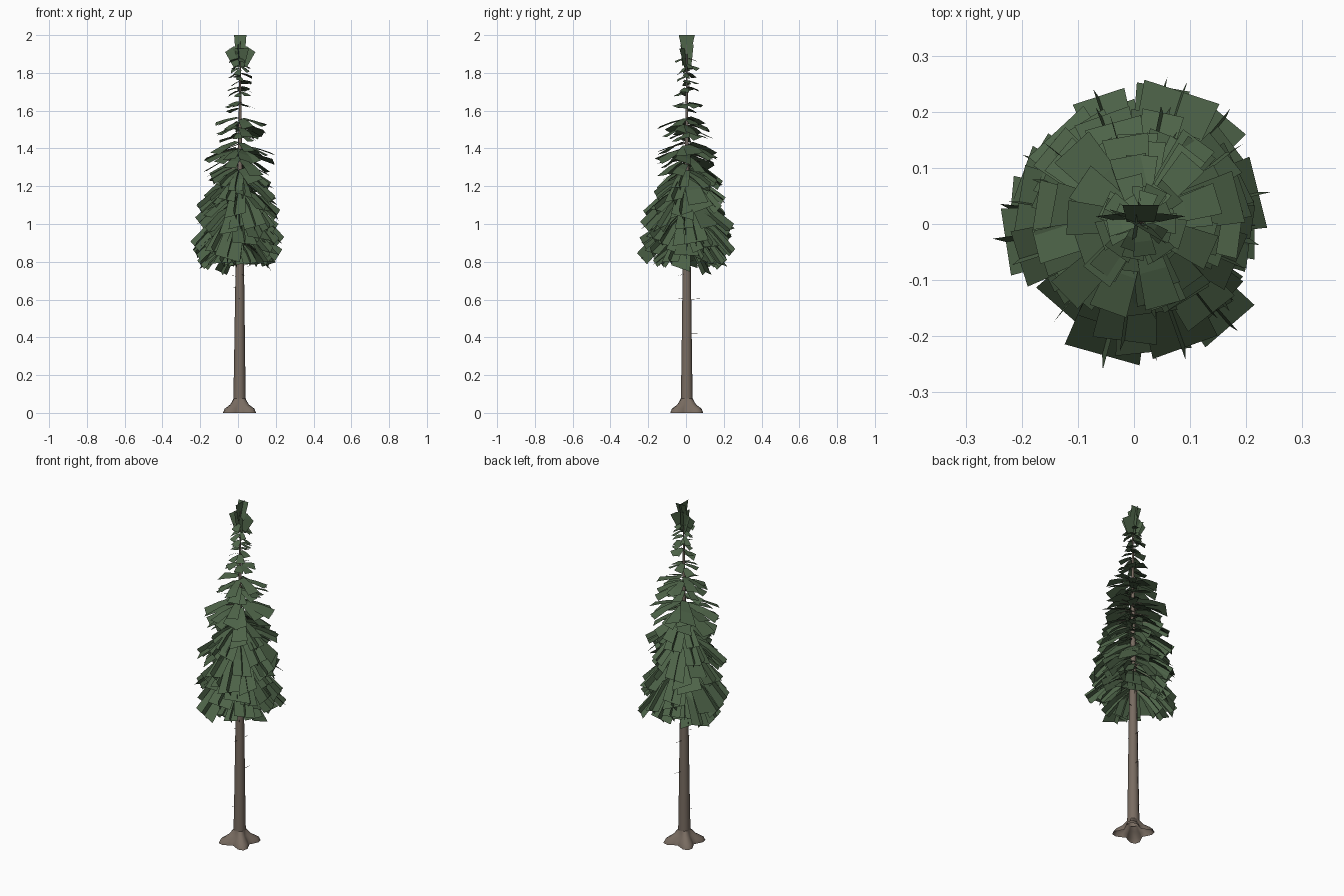
import bpy, bmesh, math, random
from mathutils import Vector

if "Cube" in bpy.data.objects:
    bpy.data.objects.remove(bpy.data.objects["Cube"])

random.seed(5)


def material(name, rgb):
    m = bpy.data.materials.new(name)
    m.diffuse_color = (*rgb, 1)
    m.use_nodes = True
    m.node_tree.nodes["Principled BSDF"].inputs["Base Color"].default_value = m.diffuse_color
    return m


BARK = material("bark", (0.19, 0.15, 0.12))
NEEDLE = material("needles", (0.075, 0.125, 0.065))


def finish(bm, name, mat, smooth=False):
    if smooth:
        bmesh.ops.recalc_face_normals(bm, faces=bm.faces)
    me = bpy.data.meshes.new(name)
    bm.to_mesh(me)
    bm.free()
    me.materials.append(mat)
    if smooth:
        me.shade_smooth()
    ob = bpy.data.objects.new(name, me)
    bpy.context.collection.objects.link(ob)
    return ob


def loft(bm, rings):
    loops = [[bm.verts.new(p) for p in ring] for ring in rings]
    n = len(loops[0])
    for a, b in zip(loops, loops[1:]):
        for i in range(n):
            bm.faces.new((a[i], a[(i + 1) % n], b[(i + 1) % n], b[i]))


def axis(z):
    return Vector((0.008 + 0.002 * z, 0.004, z))


# trunk: tapering column
bm = bmesh.new()
loft(bm, [[axis(z) + Vector((r * math.cos(i * math.tau / 10), r * math.sin(i * math.tau / 10), 0))
           for i in range(10)]
          for z, r in [(0.06, .033), (0.3, .029), (0.6, .025), (0.85, .021),
                       (1.2, .014), (1.55, .008), (1.95, .002)]])
finish(bm, "trunk", BARK, True)

# root flare: skirt with four diagonal lobes, open underneath
bm = bmesh.new()
rings = []
for z, r, lobe in [(0, .088, .026), (0.022, .079, .024), (0.045, .050, .012), (0.075, .033, 0)]:
    ring = []
    for i in range(24):
        a = i * math.tau / 24
        q = r - lobe * math.cos(4 * a)
        ring.append(axis(z) + Vector((q * math.cos(a), q * math.sin(a), 0)))
    rings.append(ring)
loft(bm, rings)
finish(bm, "root_flare", BARK, True)


def twig(bm, a, b, r):
    d = (b - a).normalized()
    u = d.orthogonal().normalized()
    v = d.cross(u)
    loft(bm, [[p + s * (u * math.cos(k * math.tau / 3) + v * math.sin(k * math.tau / 3))
               for k in range(3)] for p, s in ((a, r), (b, r * 0.3))])


# dead twigs on the bare trunk
bm = bmesh.new()
for z, deg, ln in [(0.2, 190, .055), (0.42, 80, .08), (0.6, 85, .07), (0.6, 265, .05),
                   (0.66, 200, .04), (0.72, 170, .05), (0.74, 300, .05), (0.78, 20, .05)]:
    a = math.radians(deg)
    p = axis(z)
    twig(bm, p, p + Vector((math.cos(a) * ln, math.sin(a) * ln, random.uniform(-.015, .01))), .002)
finish(bm, "dead_twigs", BARK)


# strip of quads along a spine, spread sideways
def strip(bm, spine, sides, widths):
    rows = [(bm.verts.new(p - s * w / 2), bm.verts.new(p + s * w / 2))
            for p, s, w in zip(spine, sides, widths)]
    for a, b in zip(rows, rows[1:]):
        bm.faces.new((a[1], a[0], b[0], b[1]))


# whorls: attachment height, tip radius, tip drop, count, tip width
WHORLS = [(1.86, .055, .02, 5, .04), (1.82, .06, .025, 6, .04), (1.77, .055, .02, 5, .04),
          (1.71, .065, .02, 7, .045), (1.63, .075, .02, 7, .05), (1.55, .14, .04, 8, .07),
          (1.52, .14, .04, 8, .07), (1.48, .10, .03, 6, .06), (1.42, .17, .06, 9, .085),
          (1.39, .17, .06, 9, .085), (1.34, .17, .075, 9, .09), (1.29, .18, .09, 9, .10),
          (1.25, .19, .11, 9, .105), (1.20, .21, .13, 9, .115), (1.15, .215, .15, 9, .12),
          (1.09, .22, .16, 9, .125), (1.04, .22, .17, 9, .125), (0.99, .22, .17, 9, .125),
          (0.95, .20, .16, 8, .12), (0.91, .16, .13, 7, .10)]

leaf, wood = bmesh.new(), bmesh.new()
for k, (z, rad, drop, count, width) in enumerate(WHORLS):
    for i in range(count):
        a = (i + random.uniform(-.35, .35)) * math.tau / count + k * 2.4
        r = rad * random.uniform(.8, 1.12)
        d = drop * random.uniform(.7, 1.2)
        w = width * random.uniform(.75, 1.2)
        out = Vector((math.cos(a), math.sin(a), 0))
        side = Vector((-out.y, out.x, random.uniform(-.4, .4))).normalized()
        base = axis(z + random.uniform(-.025, .02))
        spine = [base + out * (r * f) - Vector((0, 0, d * g))
                 for f, g in ((.12, 0), (.58, .42), (1, 1))]
        strip(leaf, spine, [-side] * 3, (w * .5, w * .8, w))
        # upright companion card on the fuller lower branches
        if z < 1.3 and random.random() < .75:
            up = side.cross(spine[2] - spine[0]).normalized()
            strip(leaf, spine, [up] * 3, (w * .3, w * .5, w * .55))
        twig(wood, base, spine[1] - Vector((0, 0, .003)), .003 if z < 1.5 else .0015)

# crossed upright cards forming the leader
for ang, z0, z1, w0, w1, lean in [(0, 1.90, 2.0, .05, .065, .03), (1.57, 1.90, 2.0, .04, .085, 0),
                                  (1.4, 1.84, 1.95, .05, .07, .01), (2.6, 1.83, 1.93, .05, .12, .01)]:
    s = Vector((math.cos(ang), math.sin(ang), 0))
    n = Vector((-s.y, s.x, 0))
    strip(leaf, [axis(z0), axis(z1) + n * lean], [s, s], (w0, w1))
# bluntly pointed card below the leader
s = Vector((1, 0, 0))
strip(leaf, [axis(1.83), axis(1.91) + Vector((0, .01, 0)), axis(1.94) + Vector((0, .015, 0))],
      [s] * 3, (.07, .16, .07))
finish(leaf, "needle_sprays", NEEDLE)
finish(wood, "branches", BARK)
